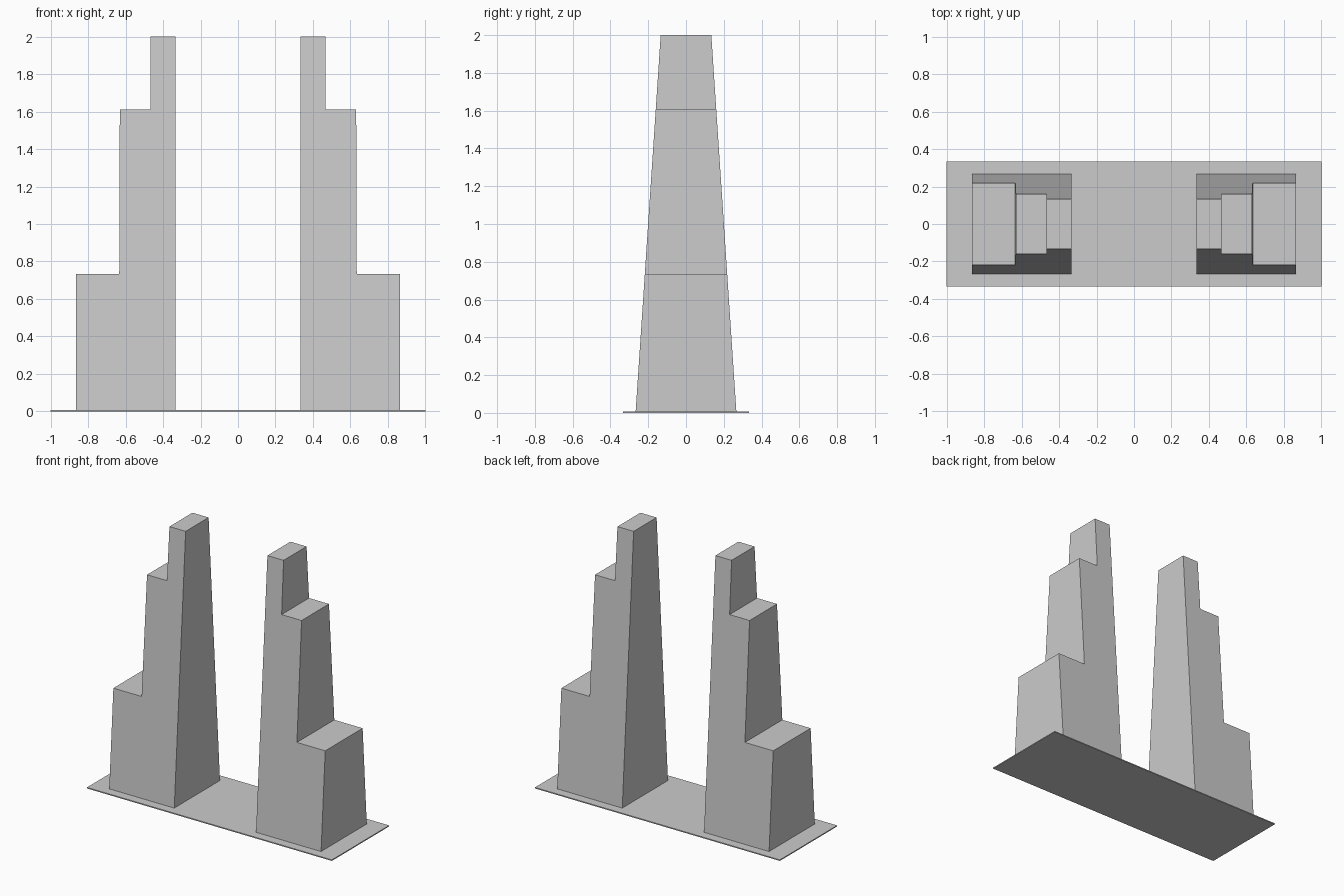
import bpy, bmesh

if "Cube" in bpy.data.objects:
    bpy.data.objects.remove(bpy.data.objects["Cube"])

PLATE_H = 0.008
# Stepped outline of one tower in x, z
PROFILE = [(0.334, PLATE_H), (0.865, PLATE_H), (0.865, 0.733), (0.634, 0.733),
           (0.631, 1.61), (0.468, 1.61), (0.466, 2.0), (0.334, 2.0)]


def half_depth(z):
    """Front and back walls lean inward evenly towards the top."""
    return 0.267 + (0.134 - 0.267) * z / 2.0


def add_object(name, bm):
    bmesh.ops.recalc_face_normals(bm, faces=bm.faces)
    mesh = bpy.data.meshes.new(name)
    bm.to_mesh(mesh)
    bm.free()
    obj = bpy.data.objects.new(name, mesh)
    bpy.context.collection.objects.link(obj)
    return obj


def tower(name, side):
    bm = bmesh.new()
    front = [bm.verts.new((side * x, -half_depth(z), z)) for x, z in PROFILE]
    back = [bm.verts.new((side * x, half_depth(z), z)) for x, z in PROFILE]
    bm.faces.new(front)
    bm.faces.new(back[::-1])
    n = len(PROFILE)
    for i in range(n):
        j = (i + 1) % n
        bm.faces.new((front[i], back[i], back[j], front[j]))
    return add_object(name, bm)


# Thin base plate
bm = bmesh.new()
bmesh.ops.create_cube(bm, size=1)
bmesh.ops.scale(bm, vec=(2.0, 0.666, PLATE_H), verts=bm.verts)
bmesh.ops.translate(bm, vec=(0, 0, PLATE_H / 2), verts=bm.verts)
add_object("base_plate", bm)

# Mirrored pair of stepped towers
for name, side in (("left_tower", -1), ("right_tower", 1)):
    tower(name, side)
